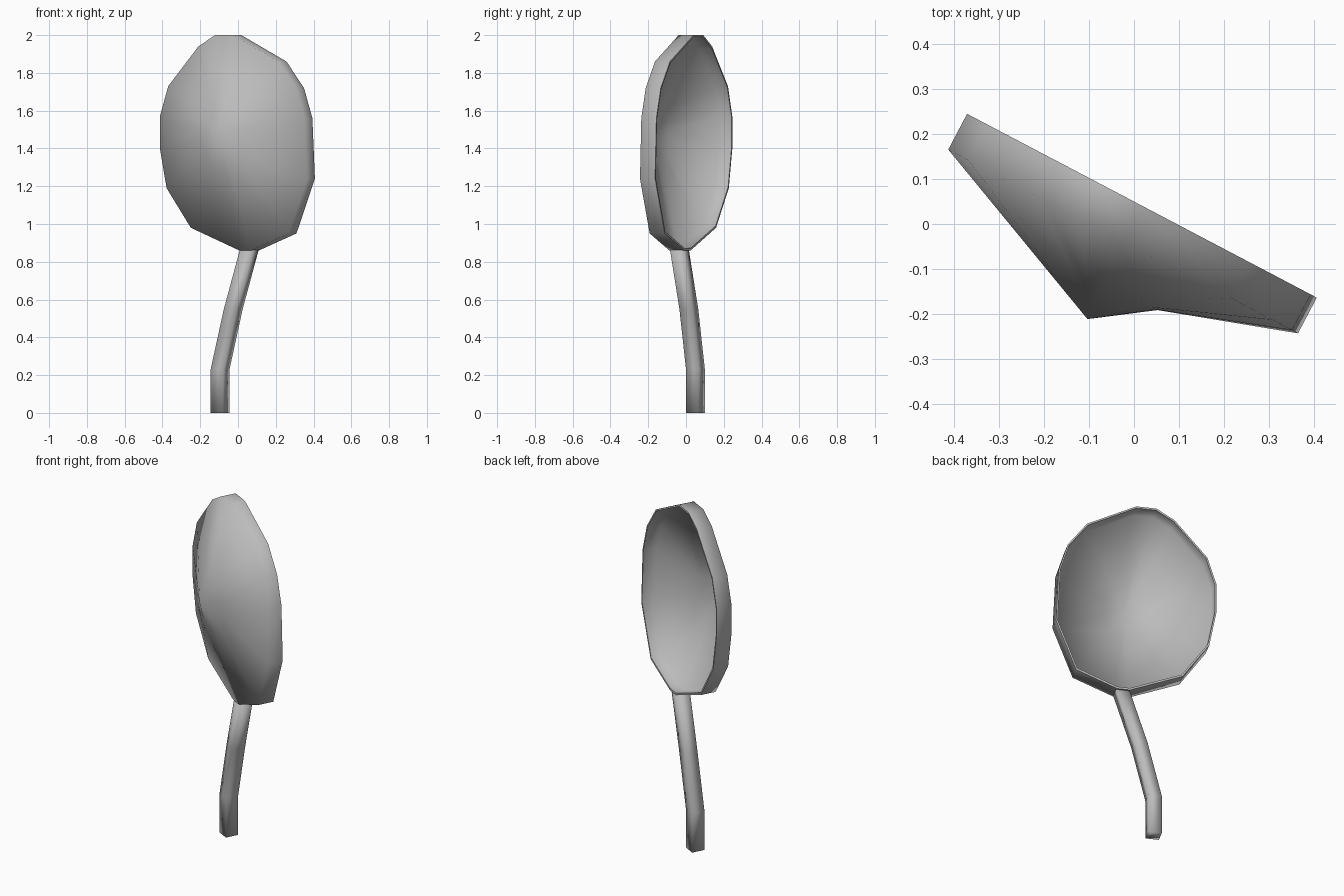
import bpy, bmesh
from mathutils import Vector

cube = bpy.data.objects.get("Cube")
if cube:
    bpy.data.objects.remove(cube)

GREY = (0.5, 0.5, 0.5, 1)
mat = bpy.data.materials.new("plain grey")
mat.use_nodes = True
mat.diffuse_color = GREY
mat.node_tree.nodes["Principled BSDF"].inputs["Base Color"].default_value = GREY

# The bowl is turned about z: ACROSS runs along its face, BACK points out of the hollow
ACROSS = Vector((0.885, -0.465, 0))
BACK = Vector((0.465, 0.885, 0))
ORIGIN = Vector((0, 0.05, 0))


def place(u, t, z):
    return ORIGIN + ACROSS * u + BACK * t + Vector((0, 0, z))


def finish(bm, name, angle):
    bmesh.ops.recalc_face_normals(bm, faces=bm.faces)
    mesh = bpy.data.meshes.new(name)
    bm.to_mesh(mesh)
    bm.free()
    mesh.materials.append(mat)
    obj = bpy.data.objects.new(name, mesh)
    bpy.context.collection.objects.link(obj)
    bpy.ops.object.select_all(action='DESELECT')
    obj.select_set(True)
    bpy.context.view_layer.objects.active = obj
    bpy.ops.object.shade_smooth_by_angle(angle=angle)
    return obj


def bridge(bm, a, b):
    for i in range(len(a)):
        j = (i + 1) % len(a)
        bm.faces.new((a[i], a[j], b[j], b[i]))


# Bowl: a thin cup with an irregular rim, a short wall and a pointed dish
RIM = [(-0.09, 2.0), (0.02, 2.0), (0.29, 1.86), (0.395, 1.72), (0.445, 1.56),
       (0.46, 1.24), (0.35, 0.95), (0.125, 0.86), (0.055, 0.86), (-0.235, 0.98),
       (-0.38, 1.19), (-0.42, 1.4), (-0.42, 1.57), (-0.37, 1.73), (-0.19, 1.94)]
PEAK_U, PEAK_Z = 0.03, 1.47
WALL = 0.09
DEPTH = 0.19


def shell(bm, shrink, skin):
    """One skin of the cup; returns its open rim loop."""
    def loop(scale, depth_at):
        return [bm.verts.new(place(PEAK_U + (u - PEAK_U) * scale * shrink,
                                   -depth_at(u - PEAK_U),
                                   PEAK_Z + (z - PEAK_Z) * scale * shrink))
                for u, z in RIM]
    rim = loop(1, lambda du: 0)
    base = loop(1, lambda du: WALL - skin)
    # The dish falls away faster on one side of the peak
    dish = loop(0.3, lambda du: WALL - skin + DEPTH * (0.61 - 0.2 * du))
    bridge(bm, rim, base)
    bridge(bm, base, dish)
    tip = bm.verts.new(place(PEAK_U, skin - WALL - DEPTH, PEAK_Z))
    for i in range(len(dish)):
        bm.faces.new((dish[i], dish[(i + 1) % len(dish)], tip))
    return rim


bm = bmesh.new()
bridge(bm, shell(bm, 1, 0), shell(bm, 0.98, 0.01))
finish(bm, "bowl", 1.4)

# Stem: a square bar that stands upright, then leans to the bottom of the rim
PATH = [(-0.095, 0.05, 0), (-0.095, 0.05, 0.23), (-0.025, 0.015, 0.55),
        (0.06, -0.035, 0.865)]
HALF = 0.037
bm = bmesh.new()
rings = []
for point in PATH:
    rings.append([bm.verts.new(Vector(point) + (ACROSS * a + BACK * b) * HALF)
                  for a, b in ((-1, -1), (1, -1), (1, 1), (-1, 1))])
for low, high in zip(rings, rings[1:]):
    bridge(bm, low, high)
bm.faces.new(rings[0])
bm.faces.new(rings[-1])
finish(bm, "stem", 1.7)
